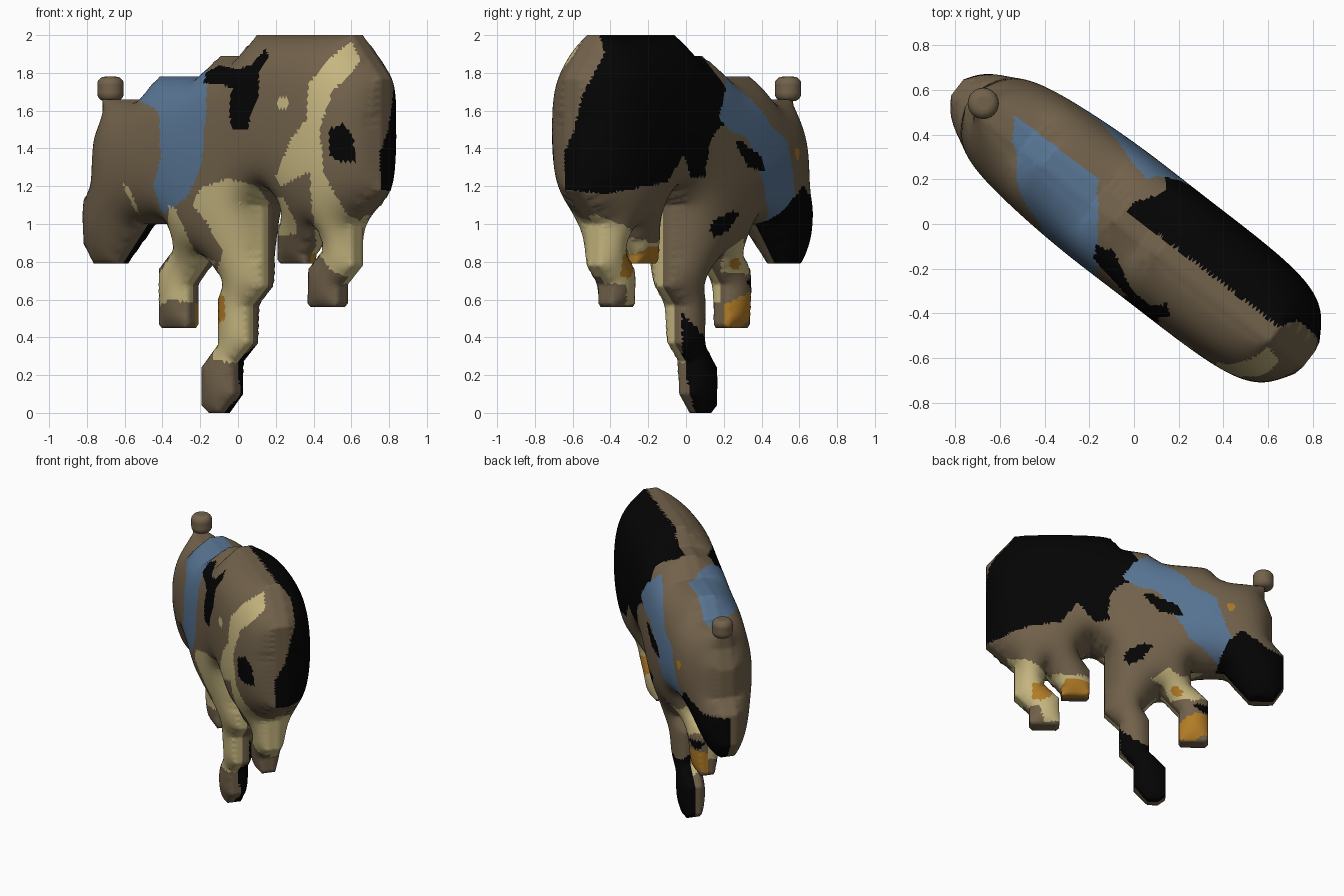
import bpy, bmesh, math
from mathutils import Vector
from mathutils.geometry import delaunay_2d_cdt

if "Cube" in bpy.data.objects:
    bpy.data.objects.remove(bpy.data.objects["Cube"])

STEP, RIM, THICK = 0.02, 0.045, 0.292
DU = Vector((0.79, -0.61)).normalized()      # body axis on the ground plane
DV = Vector((-DU.y, DU.x))                   # thickness axis


def srgb(r, g, b):
    return [((c / 255 + 0.055) / 1.055) ** 2.4 if c > 10 else c / 255 / 12.92 for c in (r, g, b)] + [1]


COLOURS = {"brown": (114, 98, 75), "black": (4, 4, 4), "cream": (198, 182, 128),
           "blue": (88, 117, 148), "ochre": (178, 124, 38)}
NAMES = list(COLOURS)
MATS = []
for n in NAMES:
    m = bpy.data.materials.new(n)
    m.diffuse_color = srgb(*COLOURS[n])
    m.use_nodes = True
    m.node_tree.nodes["Principled BSDF"].inputs["Base Color"].default_value = m.diffuse_color
    MATS.append(m)


def inside(x, y, poly):
    hit = False
    for (x1, y1), (x2, y2) in zip(poly, poly[1:] + poly[:1]):
        if (y1 > y) != (y2 > y) and x < (x2 - x1) * (y - y1) / (y2 - y1) + x1:
            hit = not hit
    return hit


def dot(x, y, r):
    return [(x + r * math.cos(a * math.pi / 4), y + r * math.sin(a * math.pi / 4)) for a in range(8)]


# Side outline of the animal: (along axis, height)
back_and_head = [(.99, 1.18), (.99, 1.77), (.80, 2), (.16, 2), (.08, 1.89), (-.08, 1.89), (-.2, 1.78),
                 (-.49, 1.78), (-.6, 1.66), (-.87, 1.66), (-.87, 1.56), (-.92, 1.42), (-.92, 1.22),
                 (-1.0, 1.12), (-1.0, .9), (-.93, .79), (-.77, .79), (-.6, 1.0)]
front_legs = [(-.38, 1.0), (-.38, .88), (-.495, .76), (-.495, .47), (-.475, .45), (-.315, .45), (-.3, .47),
              (-.3, .68), (-.17, .83), (-.05, .7), (-.1, .6), (-.1, .36), (-.21, .24), (-.21, .04), (-.16, 0),
              (-.09, 0), (0, .1), (0, .27), (.1, .37), (.1, .57), (.2, .67), (.2, 1.1)]
hind_legs = [(.29, 1.18), (.37, 1.09), (.3, .98), (.3, .81), (.32, .79), (.485, .79), (.49, .84), (.59, .97),
             (.61, .87), (.505, .76), (.5, .58), (.52, .56), (.68, .56), (.7, .58), (.7, .68), (.8, .78), (.8, 1.0)]
corners = [Vector(p) for p in back_and_head + front_legs + hind_legs]
outline = []
for a, b in zip(corners, corners[1:] + corners[:1]):
    k = max(1, round((b - a).length / STEP))
    outline += [a.lerp(b, i / k) for i in range(k)]
n = len(outline)
poly = [tuple(p) for p in outline]

# Colour patches, later ones win: front and saddle in x,z; back and rump in y,z; flank along the axis,z
PATCHES = []


def patch(side, colour, pts):
    PATCHES.append((side, NAMES.index(colour), pts))


# front side coat
patch("saddle", "blue", [(-.54, 1.66), (-.45, 1.82), (-.16, 1.82), (-.17, 1.62), (-.19, 1.32), (-.27, 1.14),
                         (-.4, 1.05), (-.45, 1.2), (-.41, 1.35), (-.42, 1.6)])
patch("front", "cream", [(-.24, 1.1), (-.2, 1.19), (-.05, 1.24), (.1, 1.2), (.17, 1.1), (.22, .7), (.13, .55),
                         (.12, .3), (0, .26), (-.13, .28), (-.13, .7), (-.08, .85), (-.16, 1.0)])
patch("front", "cream", [(-.37, 1.1), (-.33, 1.08), (-.23, .85), (-.12, .8), (-.2, .58), (-.36, .6),
                         (-.45, .55), (-.45, .7), (-.36, .82)])
patch("front", "ochre", [(-.14, .58), (-.09, .63), (-.07, .6), (-.07, .5), (-.1, .47), (-.14, .5)])
patch("front", "cream", [(.6, 1.97), (.48, 1.87), (.38, 1.75), (.36, 1.55), (.28, 1.45), (.2, 1.25), (.23, 1.2),
                         (.38, 1.28), (.39, 1.1), (.42, .85), (.5, .75), (.64, .7), (.68, 1.0), (.58, 1.05),
                         (.46, 1.25), (.43, 1.5), (.5, 1.7), (.65, 1.86)])
patch("front", "cream", [(.18, .94), (.31, .95), (.31, 1.0), (.24, 1.14), (.2, 1.14)])
patch("front", "cream", dot(.24, 1.64, .035))
patch("front", "cream", [(-.61, 1.21), (-.58, 1.2), (-.52, 1.05), (-.55, 1.08)])
patch("neck", "black", [(.15, 1.93), (.16, 1.89), (.11, 1.8), (.11, 1.68), (.07, 1.58), (.05, 1.5), (-.03, 1.5),
                        (-.05, 1.6), (-.03, 1.72), (-.09, 1.74), (-.18, 1.75), (-.17, 1.8), (-.1, 1.84),
                        (0, 1.82), (.07, 1.84)])
patch("front", "black", [(.48, 1.5), (.55, 1.53), (.61, 1.47), (.62, 1.33), (.55, 1.33), (.48, 1.37)])
# back side coat
patch("rump", "black", [(-.46, 2.02), (-.43, 1.9), (-.55, 1.68), (-.59, 1.5), (-.66, 1.35), (-.64, 1.18),
                        (-.42, 1.16), (-.1, 1.22), (-.01, 1.37), (.02, 1.25), (.1, 1.25), (.13, 1.45),
                        (.22, 1.55), (.23, 1.7), (.1, 1.87), (.02, 2.02)])
patch("flank", "blue", [(-.08, 1.78), (-.17, 1.72), (-.32, 1.61), (-.39, 1.52), (-.54, 1.44), (-.57, 1.33),
                        (-.65, 1.13), (-.56, 1.01), (-.36, 1.13), (-.29, 1.24), (-.155, 1.46), (.01, 1.5),
                        (.09, 1.57), (.02, 1.68)])
patch("back", "black", [(.26, 1.43), (.33, 1.3), (.42, 1.28), (.4, 1.36), (.34, 1.4), (.3, 1.44)])
patch("back", "black", [(.12, .98), (.15, .93), (.22, .96), (.28, 1.05), (.25, 1.07), (.16, 1.03)])
patch("flank", "black", [(-.55, 1.0), (-.62, 1.12), (-.72, 1.21), (-.88, 1.11), (-1.1, 1.11), (-1.1, .7), (-.6, .7)])
patch("back", "black", [(-.02, .53), (.12, .38), (.22, .3), (.22, -.02), (.05, -.02), (-.02, .28)])
patch("back", "cream", [(.18, .75), (.2, .85), (.3, .92), (.34, .8), (.33, .73)])
patch("back", "ochre", dot(.26, .79, .03))
patch("back", "ochre", [(.2, .57), (.38, .66), (.38, .52), (.28, .45), (.2, .46)])
patch("back", "black", [(.32, .7), (.4, .74), (.4, .65), (.35, .64)])
patch("flank", "cream", [(.85, 1.05), (.75, 1.0), (.6, .94), (.45, .9), (.29, .92), (.29, .75), (.48, .75),
                         (.48, .58), (.6, .57), (.64, .68), (.85, .7)])
patch("flank", "ochre", [(.69, .84), (.57, .86), (.55, .76), (.62, .71), (.69, .72)])
patch("flank", "ochre", [(.29, .88), (.45, .88), (.5, .84), (.5, .78), (.29, .78)])
patch("flank", "ochre", dot(-.64, 1.37, .028))


def coat(co):
    u = co.x * DU.x + co.y * DU.y
    v = co.x * DV.x + co.y * DV.y
    where = {"front": (v < 0, co.x), "saddle": (v < 0.06, co.x), "neck": (v < -0.07, co.x),
             "back": (v >= 0, co.y), "flank": (v >= 0, u),
             "rump": (u > -0.06 and v > (0.03 if co.z > 1.7 else -0.05), co.y)}
    index = 0
    for side, colour, pts in PATCHES:
        ok, across = where[side]
        if ok and inside(across, co.z, pts):
            index = colour
    return index


# Fill the outline with an even triangle mesh
points = list(outline)
for j in range(int(2 / STEP) + 1):
    for i in range(int(2 / STEP) + 1):
        p = Vector((-1 + (i + 0.5 * (j % 2)) * STEP, j * STEP))
        if inside(p.x, p.y, poly) and min((p - q).length_squared for q in outline) > (0.6 * STEP) ** 2:
            points.append(p)
flat, _, tris = delaunay_2d_cdt(points, [], [list(range(n))], 1, 1e-5)[:3]

# Inflate: solve a soap-film height over the flat mesh
links = [set() for _ in flat]
count = {}
for t in tris:
    for a, b in zip(t, list(t[1:]) + [t[0]]):
        links[a].add(b)
        links[b].add(a)
        count[(a, b)] = 1
rim_edges = [e for e in count if (e[1], e[0]) not in count]
rim = {i for e in rim_edges for i in e}
film = [0.0] * len(flat)
inner = [(i, list(links[i])) for i in range(len(flat)) if i not in rim and links[i]]
for _ in range(220):
    for i, ring in inner:
        film[i] += 1.88 * (sum(film[k] for k in ring) / len(ring) + 1 - film[i])
top = max(film)
half = [RIM + (THICK - RIM) * math.tanh(1.5 * (max(f, 0) / top) ** 0.72) / math.tanh(1.5) for f in film]

# Body: both inflated sides joined by a thin rim
bm = bmesh.new()
sides = []
for s in (-1, 1):
    row = []
    for p, h in zip(flat, half):
        q = DU * p.x + DV * (s * h)
        row.append(bm.verts.new((q.x, q.y, p.y)))
    sides.append(row)
front, back = sides
for t in tris:
    bm.faces.new([front[i] for i in t])
    bm.faces.new([back[i] for i in reversed(t)])
for a, b in rim_edges:
    bm.faces.new([front[b], front[a], back[a], back[b]])
bmesh.ops.delete(bm, geom=[v for v in bm.verts if not v.link_faces], context='VERTS')
bmesh.ops.recalc_face_normals(bm, faces=bm.faces)
# finer faces on the steep shoulders keep the patch borders crisp
for _ in range(2):
    bmesh.ops.subdivide_edges(bm, edges=[e for e in bm.edges if e.calc_length() > 0.026], cuts=1,
                              use_grid_fill=True)
    bmesh.ops.triangulate(bm, faces=bm.faces)
for f in bm.faces:
    f.material_index = coat(f.calc_center_median())
    f.smooth = True
mesh = bpy.data.meshes.new("animal_body")
bm.to_mesh(mesh)
bm.free()
for m in MATS:
    mesh.materials.append(m)
body = bpy.data.objects.new("animal_body", mesh)
bpy.context.collection.objects.link(body)

# Rounded horn knob on top of the head
bpy.ops.mesh.primitive_cylinder_add(vertices=24, radius=0.07, depth=0.13, location=(-0.675, 0.54, 1.715))
knob = bpy.context.object
knob.name = "horn_knob"
knob.data.materials.append(MATS[0])
bevel = knob.modifiers.new("round", 'BEVEL')
bevel.width, bevel.segments = 0.04, 5
bpy.ops.object.shade_smooth_by_angle(angle=math.radians(50))
